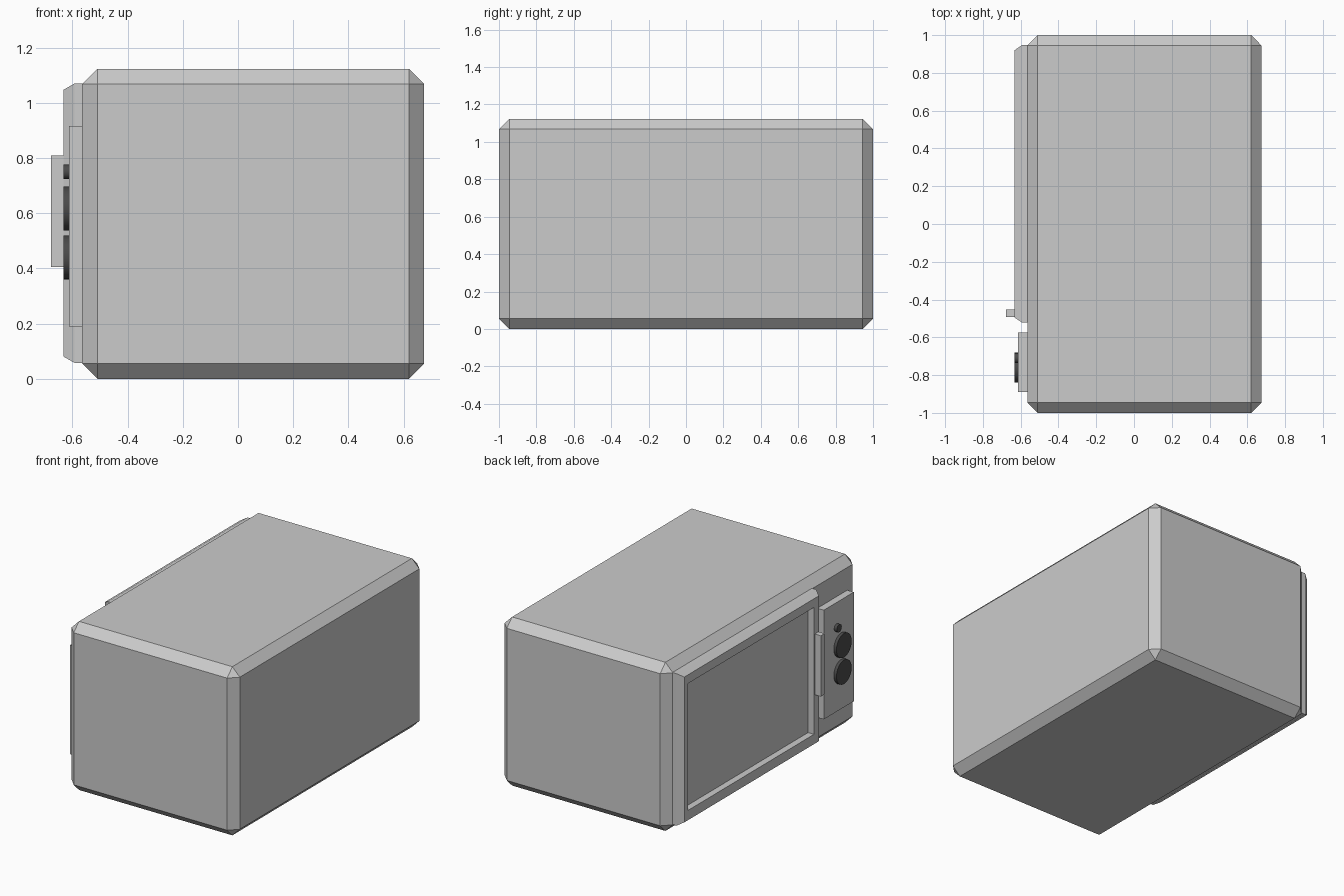
import bpy, bmesh, math

if "Cube" in bpy.data.objects:
    bpy.data.objects.remove(bpy.data.objects["Cube"])


def new_object(name, bm):
    bmesh.ops.recalc_face_normals(bm, faces=bm.faces[:])
    mesh = bpy.data.meshes.new(name)
    bm.to_mesh(mesh)
    bm.free()
    obj = bpy.data.objects.new(name, mesh)
    bpy.context.collection.objects.link(obj)
    return obj


def stepped_block(name, steps):
    """Skin rectangles (x, y0, y1, z0, z1) in order and cap both ends."""
    bm = bmesh.new()
    loops = [[bm.verts.new((x, y, z)) for y, z in ((a, c), (b, c), (b, d), (a, d))]
             for x, a, b, c, d in steps]
    for l1, l2 in zip(loops, loops[1:]):
        for i in range(4):
            j = (i + 1) % 4
            bm.faces.new((l1[i], l1[j], l2[j], l2[i]))
    bm.faces.new(loops[0])
    bm.faces.new(loops[-1])
    return new_object(name, bm)


def box(name, x, y, z):
    return stepped_block(name, [(v, *y, *z) for v in x])


# Main casing with chamfered edges
casing = box("casing", (-0.565, 0.675), (-1, 1), (0, 1.123))
bevel = casing.modifiers.new("chamfer", 'BEVEL')
bevel.width = 0.055
bevel.segments = 1

# Door with sloped rim and recessed window
stepped_block("door", [
    (-0.56, -0.522, 0.947, 0.058, 1.07),
    (-0.593, -0.522, 0.947, 0.058, 1.07),
    (-0.632, -0.495, 0.92, 0.08, 1.048),
    (-0.632, -0.445, 0.88, 0.145, 0.99),
    (-0.588, -0.445, 0.88, 0.145, 0.99),
])

# Door handle
box("handle", (-0.677, -0.63), (-0.493, -0.453), (0.405, 0.81))

# Control panel
box("control_panel", (-0.613, -0.56), (-0.89, -0.575), (0.19, 0.917))

# Round controls
dark = bpy.data.materials.new("dark_knob")
dark.diffuse_color = (0.07, 0.07, 0.07, 1)
dark.use_nodes = True
dark.node_tree.nodes["Principled BSDF"].inputs["Base Color"].default_value = dark.diffuse_color
for name, y, z, r in (("lower_knob", -0.76, 0.44, 0.08),
                      ("upper_knob", -0.76, 0.617, 0.08),
                      ("button", -0.71, 0.75, 0.026)):
    bpy.ops.mesh.primitive_cylinder_add(vertices=32, radius=r, depth=0.025,
                                        location=(-0.62, y, z),
                                        rotation=(0, math.pi / 2, 0))
    knob = bpy.context.object
    knob.name = name
    knob.data.materials.append(dark)
    bpy.ops.object.shade_smooth_by_angle(angle=math.radians(35))
